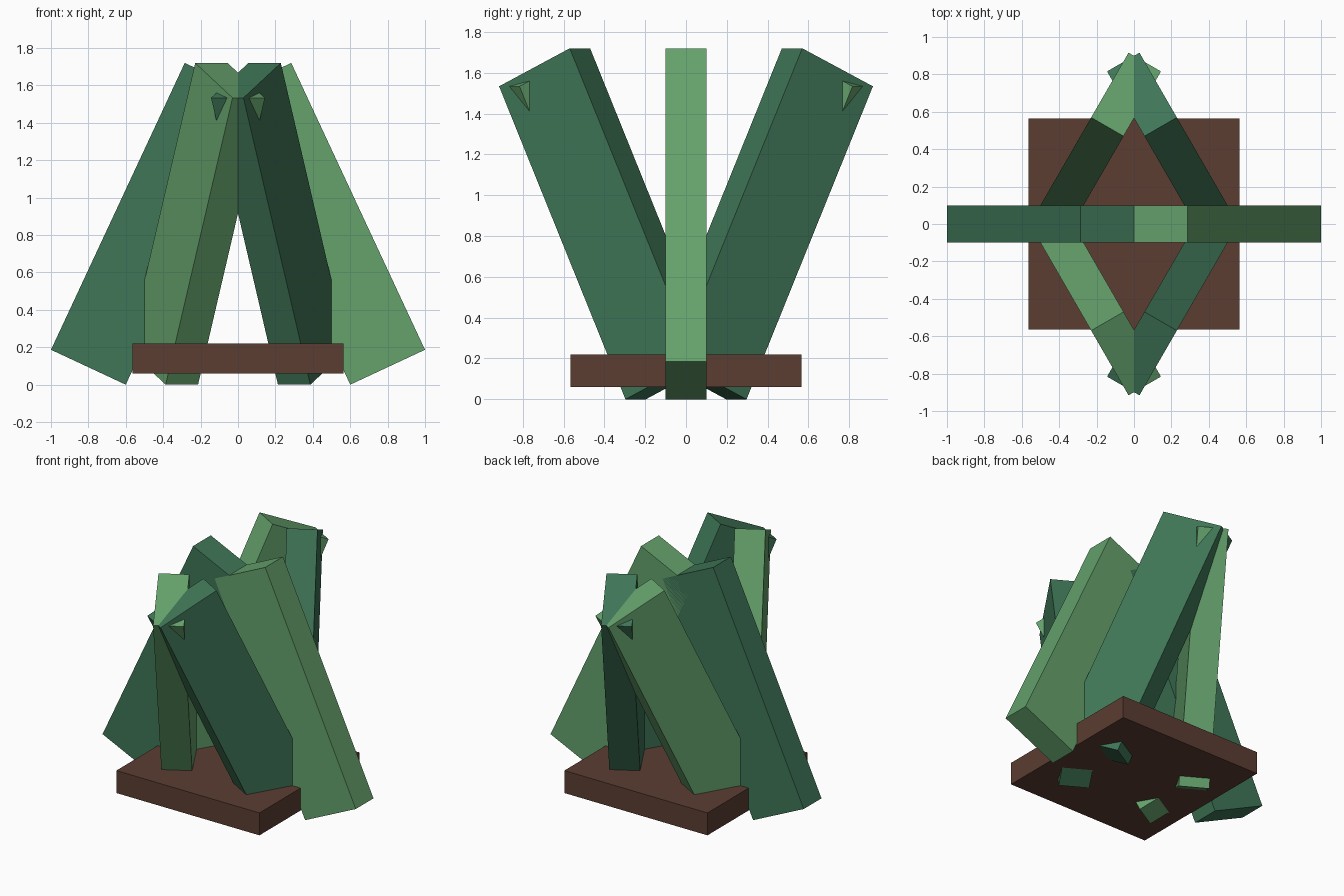
import bpy
from math import radians, cos, sin

if "Cube" in bpy.data.objects:
    bpy.data.objects.remove(bpy.data.objects["Cube"])


def material(name, rgb):
    m = bpy.data.materials.new(name)
    m.diffuse_color = (*rgb, 1)
    m.use_nodes = True
    m.node_tree.nodes["Principled BSDF"].inputs["Base Color"].default_value = m.diffuse_color
    return m


def box(name, size, loc, mat, rot=(0, 0, 0)):
    bpy.ops.mesh.primitive_cube_add(size=1, location=loc, rotation=rot)
    ob = bpy.context.object
    ob.name = name
    ob.scale = size
    bpy.ops.object.transform_apply(location=False, rotation=False, scale=True)
    ob.data.materials.append(mat)
    return ob


light_green = material("light_green", (0.13, 0.36, 0.15))
dark_green = material("dark_green", (0.05, 0.18, 0.095))
brown = material("brown", (0.105, 0.047, 0.032))

# Square soil base
box("base", (1.13, 1.13, 0.16), (0, 0, 0.14), brown)

# Six leaning leaf slabs set in a ring, alternating in colour
for i in range(6):
    a = radians(60 * i)
    box(f"leaf_{i + 1}", (0.441, 0.2, 1.692),
        (0.4425 * cos(a), 0.4425 * sin(a), 0.86),
        dark_green if i % 2 else light_green,
        (0, radians(25), radians(180) - a))
